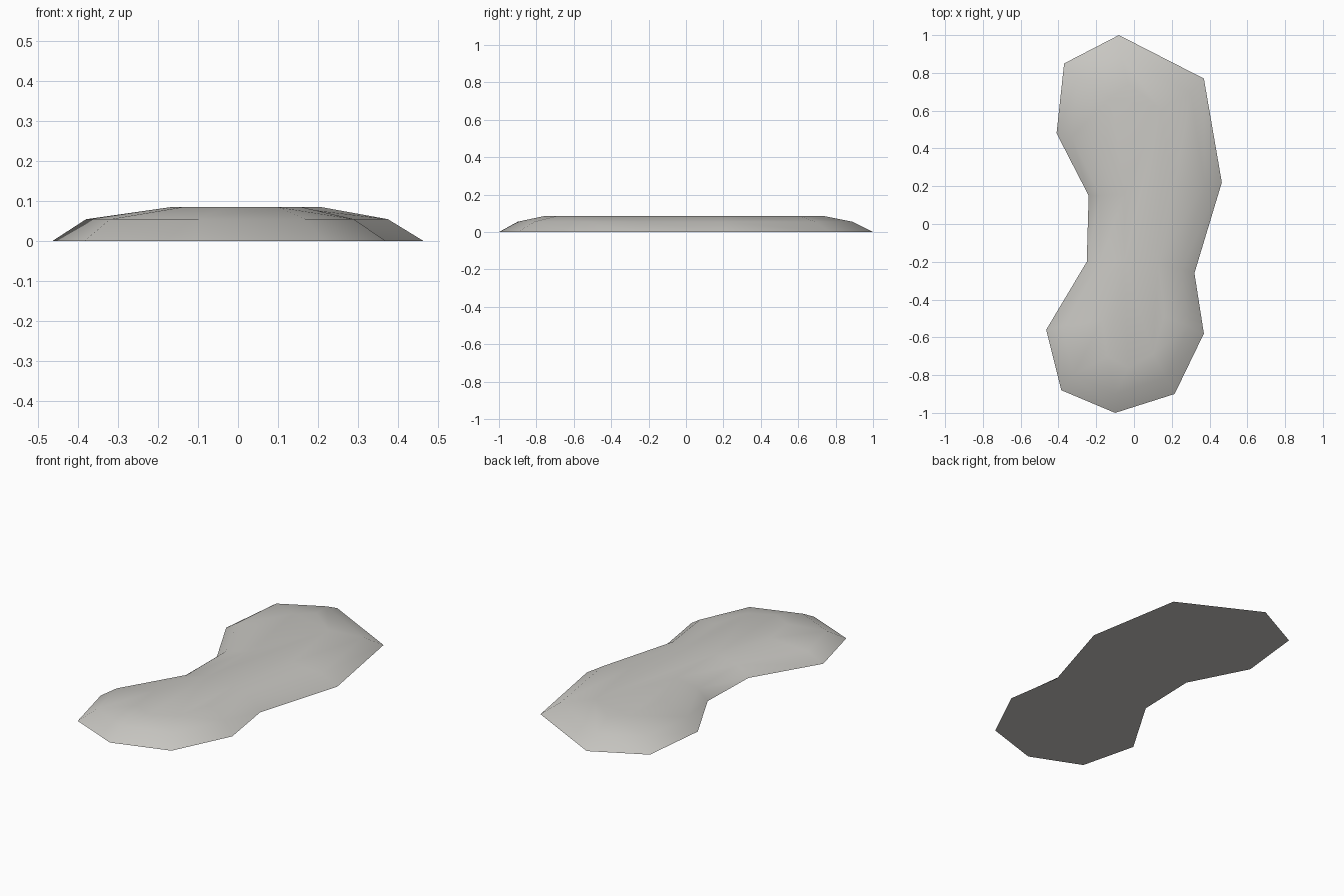
import bpy
import bmesh
import math

cube = bpy.data.objects.get("Cube")
if cube:
    bpy.data.objects.remove(cube, do_unlink=True)

# Pale stone colour
stone = bpy.data.materials.new("pale_stone")
stone.use_nodes = True
colour = (0.58, 0.57, 0.54, 1.0)
stone.diffuse_color = colour
shader = stone.node_tree.nodes["Principled BSDF"]
shader.inputs["Base Color"].default_value = colour
shader.inputs["Roughness"].default_value = 0.9

# Matching outlines: ground edge, shoulder and flat top
ground = [(-.08, 1), (.37, .77), (.465, .22), (.32, -.26), (.37, -.58),
          (.215, -.9), (-.1, -1), (-.385, -.88), (-.465, -.56),
          (-.25, -.2), (-.24, .15), (-.41, .48), (-.37, .85)]
shoulder = [(-.07, .89), (.3, .69), (.375, .21), (.25, -.24), (.29, -.54),
            (.17, -.81), (-.1, -.9), (-.32, -.8), (-.38, -.54),
            (-.18, -.2), (-.18, .15), (-.33, .46), (-.3, .77)]
crown = [(-.03, .74), (.14, .61), (.21, .18), (.13, -.21), (.16, -.49),
         (.1, -.69), (-.03, -.76), (-.14, -.7), (-.17, -.51),
         (-.05, -.2), (-.05, .16), (-.15, .43), (-.12, .67)]


def build_slab(name, layers, material):
    """Bridge stacked outlines into a closed solid."""
    bm = bmesh.new()
    rings = [[bm.verts.new((x, y, z)) for x, y in outline]
             for outline, z in layers]
    count = len(rings[0])
    for low, high in zip(rings, rings[1:]):
        for i in range(count):
            j = (i + 1) % count
            bm.faces.new((low[i], low[j], high[j], high[i]))
    bm.faces.new(rings[0])
    bm.faces.new(rings[-1])
    bmesh.ops.recalc_face_normals(bm, faces=bm.faces[:])
    mesh = bpy.data.meshes.new(name)
    bm.to_mesh(mesh)
    bm.free()
    mesh.materials.append(material)
    obj = bpy.data.objects.new(name, mesh)
    bpy.context.collection.objects.link(obj)
    return obj


# Low, faceted rock slab
slab = build_slab("rock_slab",
                  [(ground, 0), (shoulder, .055), (crown, .085)], stone)
bpy.ops.object.select_all(action="DESELECT")
slab.select_set(True)
bpy.context.view_layer.objects.active = slab
bpy.ops.object.shade_smooth_by_angle(angle=math.radians(30))
